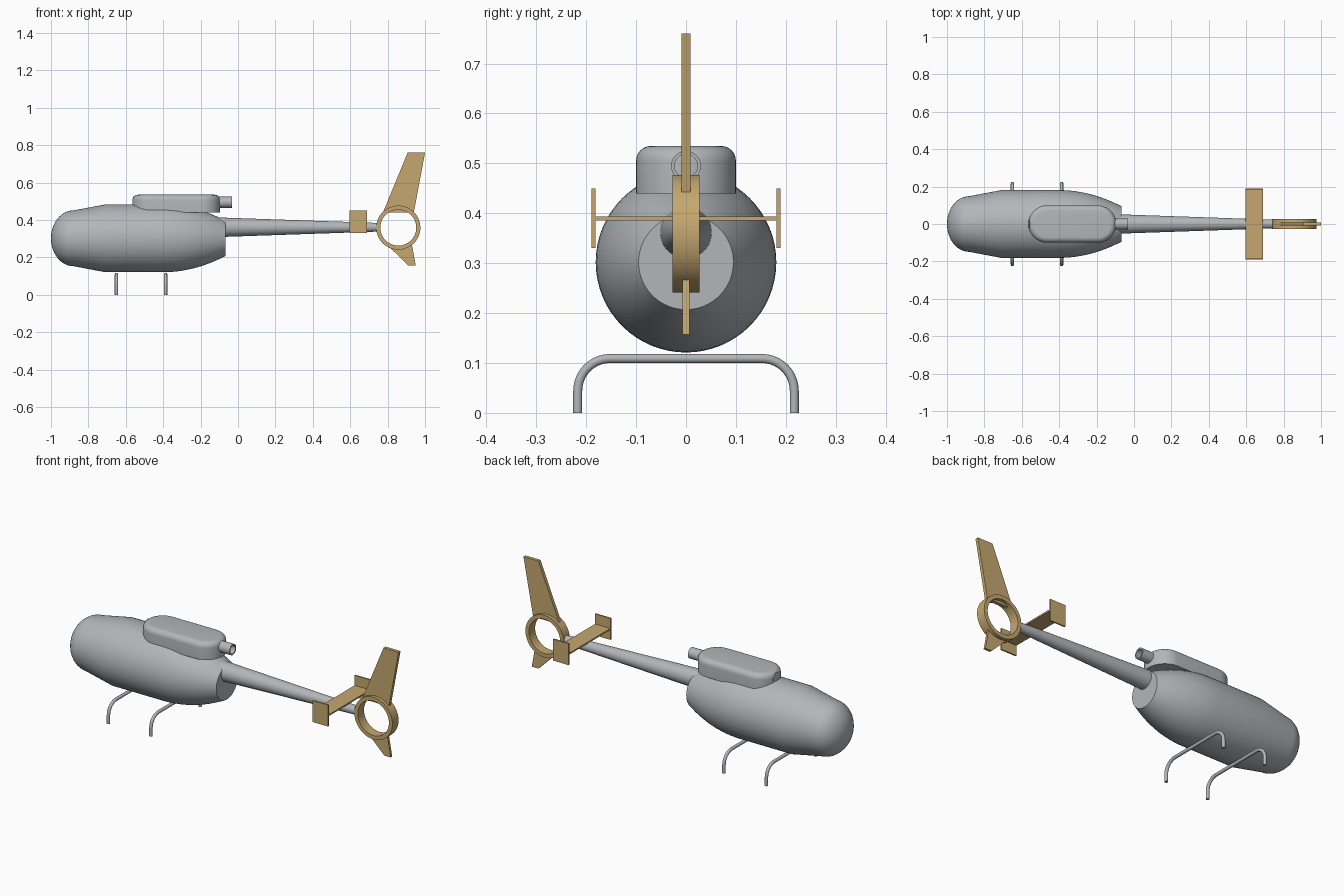
import bpy, bmesh, math
from mathutils import Vector, Matrix

cube = bpy.data.objects.get("Cube")
if cube:
    bpy.data.objects.remove(cube, do_unlink=True)


def material(name, rgb):
    m = bpy.data.materials.new(name)
    m.use_nodes = True
    m.diffuse_color = (*rgb, 1)
    m.node_tree.nodes["Principled BSDF"].inputs["Base Color"].default_value = (*rgb, 1)
    return m


GREY = material("light grey metal", (0.45, 0.47, 0.49))
GOLD = material("tan paint", (0.56, 0.39, 0.16))


def finish(name, bm, mat, smooth=True):
    bmesh.ops.recalc_face_normals(bm, faces=bm.faces)
    mesh = bpy.data.meshes.new(name)
    bm.to_mesh(mesh)
    bm.free()
    mesh.materials.append(mat)
    ob = bpy.data.objects.new(name, mesh)
    bpy.context.collection.objects.link(ob)
    if smooth:
        bpy.ops.object.select_all(action='DESELECT')
        ob.select_set(True)
        bpy.context.view_layer.objects.active = ob
        bpy.ops.object.shade_smooth_by_angle(angle=math.radians(35))
    return ob


def lathe(name, profile, z, mat, closed=False, axis='X', center_x=0, steps=64):
    """Spin (along, radius) points around an axis parallel to x or y."""
    bm = bmesh.new()
    verts = [bm.verts.new((a, 0, r)) for a, r in profile]
    pairs = list(zip(verts, verts[1:]))
    if closed:
        pairs.append((verts[-1], verts[0]))
    edges = [bm.edges.new(p) for p in pairs]
    bmesh.ops.spin(bm, geom=verts + edges, cent=(0, 0, 0), axis=(1, 0, 0),
                   angle=math.tau, steps=steps)
    bmesh.ops.remove_doubles(bm, verts=bm.verts, dist=1e-5)
    if axis == 'Y':
        bmesh.ops.rotate(bm, verts=bm.verts, matrix=Matrix.Rotation(math.pi / 2, 3, 'Z'))
    bmesh.ops.translate(bm, verts=bm.verts, vec=(center_x, 0, z))
    return finish(name, bm, mat)


def extrude(bm, outline, vec):
    face = bm.faces.new([bm.verts.new(p) for p in outline])
    geom = bmesh.ops.extrude_face_region(bm, geom=[face])["geom"]
    moved = [g for g in geom if isinstance(g, bmesh.types.BMVert)]
    bmesh.ops.translate(bm, verts=moved, vec=vec)


def fin(name, outline, half):
    bm = bmesh.new()
    extrude(bm, [(x, -half, z) for x, z in outline], (0, 2 * half, 0))
    return finish(name, bm, GOLD, False)


def box(name, lo, hi):
    bm = bmesh.new()
    bmesh.ops.create_cube(bm, size=1)
    lo, hi = Vector(lo), Vector(hi)
    bmesh.ops.scale(bm, verts=bm.verts, vec=hi - lo)
    bmesh.ops.translate(bm, verts=bm.verts, vec=(lo + hi) / 2)
    return finish(name, bm, GOLD, False)


# Fuselage: rounded nose, cone, straight middle and tapering tail with flat end
profile = []
for i in range(13):
    a = math.pi / 2 * i / 12
    profile.append((-0.88 - 0.12 * math.cos(a), 0.149 * math.sin(a)))
profile.append((-0.71, 0.181))
for i in range(13):
    t = i / 12
    profile.append((-0.4 + 0.332 * t, 0.181 - 0.086 * t * t))
profile.append((-0.068, 0))
lathe("fuselage", profile, 0.302, GREY)

# Tail boom
lathe("tail_boom", [(-0.12, 0), (-0.12, 0.053), (0.75, 0.023), (0.75, 0)], 0.361, GREY)

# Engine housing: pill-shaped plan with a rounded top rim
bm = bmesh.new()
outline = []
for cx, start in ((-0.195, -90), (-0.465, 90)):
    for i in range(25):
        a = math.radians(start + 180 * i / 24)
        outline.append((cx + 0.1 * math.cos(a), 0.1 * math.sin(a), 0.44))
extrude(bm, outline, (0, 0, 0.095))
rim = [e for e in bm.edges if all(v.co.z > 0.5 for v in e.verts)]
bmesh.ops.bevel(bm, geom=rim, offset=0.03, segments=6, profile=0.5, affect='EDGES')
finish("engine_housing", bm, GREY)

# Exhaust pipe running through the housing
lathe("exhaust_pipe", [(-0.562, 0.023), (-0.562, 0.03), (-0.032, 0.03), (-0.032, 0.023)],
      0.495, GREY, closed=True, steps=32)

# Landing legs: bent tubes
for name, x in (("front_landing_leg", -0.65), ("rear_landing_leg", -0.387)):
    half = [(0.217, 0.0)]
    for i in range(11):
        a = math.pi / 2 * i / 10
        half.append((0.152 + 0.065 * math.cos(a), 0.044 + 0.065 * math.sin(a)))
    path = half + [(-y, z) for y, z in reversed(half)]
    bm = bmesh.new()
    rings = []
    for i, (y, z) in enumerate(path):
        before, after = path[max(i - 1, 0)], path[min(i + 1, len(path) - 1)]
        d = Vector((0, after[0] - before[0], after[1] - before[1])).normalized()
        side = Vector((0, -d.z, d.y))
        ring = []
        for k in range(16):
            a = math.tau * k / 16
            offset = Vector((math.cos(a), 0, 0)) + side * math.sin(a)
            ring.append(bm.verts.new(Vector((x, y, z)) + 0.009 * offset))
        rings.append(ring)
    for r0, r1 in zip(rings, rings[1:]):
        for k in range(16):
            j = (k + 1) % 16
            bm.faces.new((r0[k], r0[j], r1[j], r1[k]))
    bm.faces.new(rings[0])
    bm.faces.new(rings[-1])
    finish(name, bm, GREY)

# Tail rotor ring
lathe("tail_ring", [(-0.027, 0.096), (-0.027, 0.118), (0.027, 0.118), (0.027, 0.096)],
      0.359, GOLD, closed=True, axis='Y', center_x=0.857)

# Vertical fins
fin("upper_fin", [(0.775, 0.44), (0.907, 0.76), (1.0, 0.76), (0.94, 0.44)], 0.009)
fin("lower_fin", [(0.81, 0.255), (0.91, 0.157), (0.95, 0.157), (0.93, 0.268)], 0.007)

# Stabilizer with end plates
box("stabilizer", (0.595, -0.185, 0.386), (0.69, 0.185, 0.394))
for name, y in (("left_end_plate", 0.185), ("right_end_plate", -0.185)):
    box(name, (0.595, y - 0.004, 0.33), (0.69, y + 0.004, 0.45))
